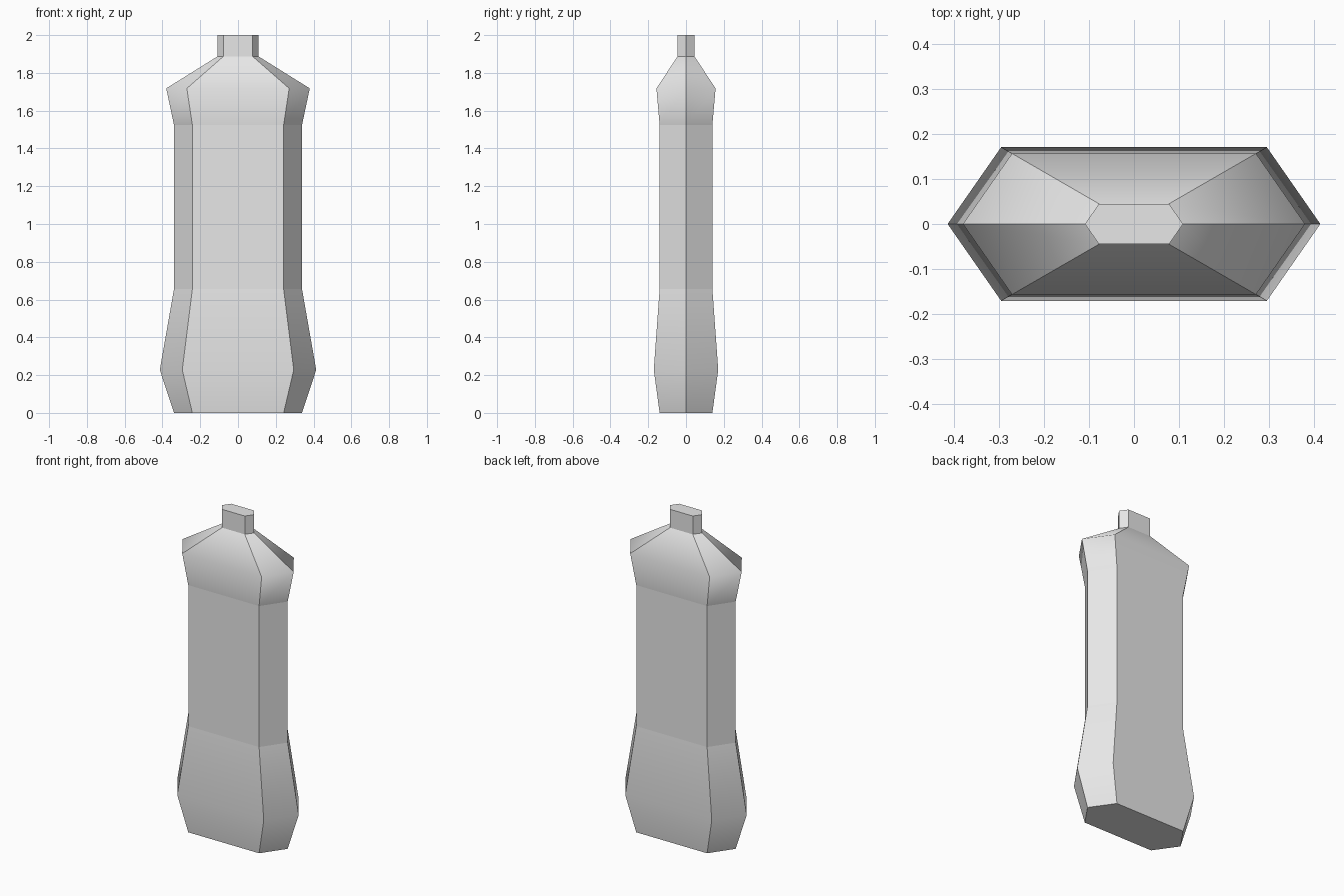
import bpy
import bmesh

cube = bpy.data.objects.get("Cube")
if cube:
    bpy.data.objects.remove(cube, do_unlink=True)

grey = bpy.data.materials.new("light_grey")
grey.use_nodes = True
colour = (0.8, 0.8, 0.8, 1)
grey.diffuse_color = colour
grey.node_tree.nodes["Principled BSDF"].inputs["Base Color"].default_value = colour

# Stretched hexagon, relative to its half width
HEXAGON = [(1, 0), (0.713, 0.412), (-0.713, 0.412),
           (-1, 0), (-0.713, -0.412), (0.713, -0.412)]


def loft(name, profile, cap_bottom=False, cap_top=False):
    """Stack scaled hexagons along (height, half width), smooth upwards and sharp around."""
    bm = bmesh.new()
    rings = [[bm.verts.new((x * w, y * w, z)) for x, y in HEXAGON] for z, w in profile]
    for low, high in zip(rings, rings[1:]):
        for i in range(len(low)):
            j = (i + 1) % len(low)
            bm.faces.new((low[i], low[j], high[j], high[i]))
    if cap_bottom:
        bm.faces.new(rings[0][::-1])
    if cap_top:
        bm.faces.new(rings[-1])
    for face in bm.faces:
        face.smooth = True
    # Only the rings between the two ends shade smoothly
    inner = {v for ring in rings[1:-1] for v in ring}
    for edge in bm.edges:
        a, b = edge.verts
        level = abs(a.co.z - b.co.z) < 0.001
        edge.smooth = level and a in inner
    mesh = bpy.data.meshes.new(name)
    bm.to_mesh(mesh)
    bm.free()
    mesh.materials.append(grey)
    obj = bpy.data.objects.new(name, mesh)
    bpy.context.collection.objects.link(obj)


WAIST = 0.339
NECK = 0.109

loft("flared_base", [(0, WAIST), (0.228, 0.414), (0.655, WAIST)], cap_bottom=True)
loft("straight_body", [(0.655, WAIST), (1.525, WAIST)])
loft("shoulders", [(1.525, WAIST), (1.718, 0.38), (1.887, NECK)])
loft("neck", [(1.887, NECK), (2, NECK)], cap_top=True)
